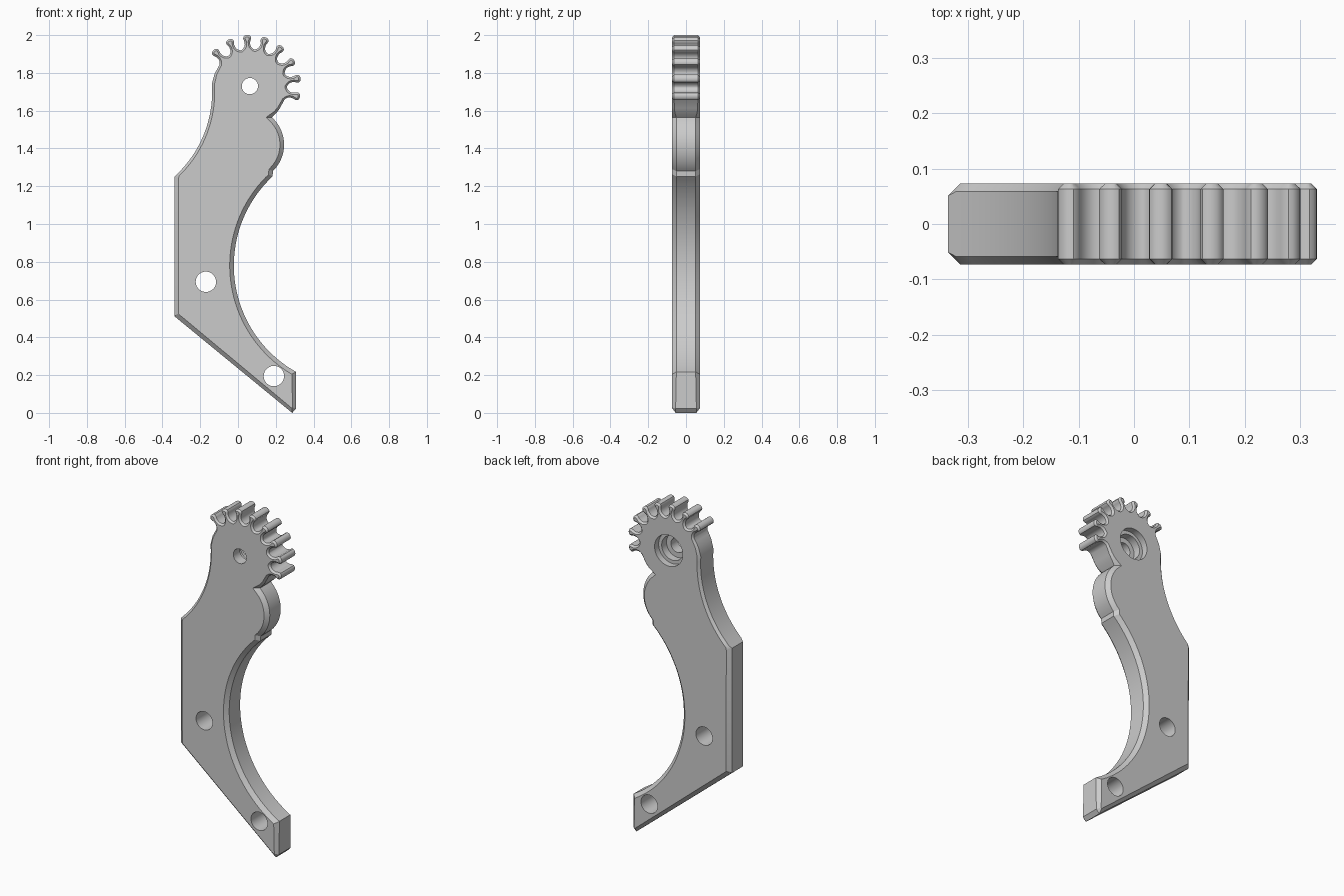
import bpy, bmesh, math
from mathutils import Vector

cube = bpy.data.objects.get("Cube")
if cube:
    bpy.data.objects.remove(cube, do_unlink=True)

HALF = 0.073
PIVOT = Vector((0.063, 1.73))
GREY = (0.6, 0.6, 0.6, 1)

grey = bpy.data.materials.new("plain grey")
grey.use_nodes = True
grey.diffuse_color = GREY
grey.node_tree.nodes["Principled BSDF"].inputs["Base Color"].default_value = GREY

outline = []  # clockwise from the first tooth: point and chamfer size


def add(x, z, chamfer):
    outline.append((Vector((x, z)), chamfer))


def arc(cx, cz, r, start, end, steps, chamfer):
    for i in range(steps + 1):
        a = math.radians(start + (end - start) * i / steps)
        add(cx + r * math.cos(a), cz + r * math.sin(a), chamfer)


# Gear sector: rounded teeth on narrow necks, as (radius, sideways offset)
flank = [(0.196, 0.033), (0.201, 0.025), (0.209, 0.018), (0.220, 0.0145), (0.234, 0.0145),
         (0.244, 0.018), (0.253, 0.021), (0.262, 0.020), (0.268, 0.014), (0.271, 0.005)]
for n in range(8):
    mid = math.radians(135.5 - 21.1 * n)
    for side, points in ((1, flank), (-1, flank[::-1])):
        for r, t in points:
            a = mid + side * t / r
            add(PIVOT.x + r * math.cos(a), PIVOT.y + r * math.sin(a), 0.010)

# Right side: neck, bulge, long concave grip, foot
add(0.222, 1.613, 0.012)
add(0.203, 1.587, 0.014)
arc(0.05, 1.42, 0.194, 48, -46, 18, 0.022)
arc(0.624, 0.78, 0.646, 133, 240.6, 40, 0.022)
add(0.307, 0.022, 0.018)
add(0.287, 0.000, 0.018)
# Left side: straight back and concave shoulder
add(-0.337, 0.512, 0.023)
add(-0.337, 1.25, 0.022)
arc(-0.741, 1.7, 0.604, -46, 4, 18, 0.014)
add(-0.124, 1.795, 0.012)
add(-0.108, 1.825, 0.011)


def inset_point(i):
    """Move an outline point into the plate by its chamfer, mitred."""
    p, c = outline[i]
    before = (p - outline[i - 1][0]).normalized()
    after = (outline[(i + 1) % len(outline)][0] - p).normalized()
    n1, n2 = Vector((before.y, -before.x)), Vector((after.y, -after.x))
    return p + (n1 + n2) * (c / max(1 + n1.dot(n2), 0.4))


bm = bmesh.new()


def skin(rings):
    """Join a series of closed point rings into a wall."""
    rings = [[bm.verts.new(p) for p in ring] for ring in rings]
    for a, b in zip(rings, rings[1:]):
        for i in range(len(a)):
            j = (i + 1) % len(a)
            bm.faces.new((a[i], a[j], b[j], b[i]))


def hole(x, z, profile):
    """Bore a round hole; the profile lists (radius, depth) from front to back."""
    turns = [math.tau * i / 40 for i in range(40)]
    skin([[(x + r * math.cos(a), y, z + r * math.sin(a)) for a in turns] for r, y in profile])


# Outer wall with a chamfer at the front and back
inner = [inset_point(i) for i in range(len(outline))]
skin([[(q.x, -HALF, q.y) for q in inner],
      [(p.x, c - HALF, p.y) for p, c in outline],
      [(p.x, HALF - c, p.y) for p, c in outline],
      [(q.x, HALF, q.y) for q in inner]])

# Pin holes, and the pivot hole with a stepped recess on the back
hole(0.19, 0.195, [(0.054, -HALF), (0.054, HALF)])
hole(-0.17, 0.694, [(0.054, -HALF), (0.054, HALF)])
hole(PIVOT.x, PIVOT.y, [(0.043, -HALF), (0.043, -0.01), (0.072, -0.01),
                        (0.072, 0.035), (0.092, 0.035), (0.092, HALF)])

# Flat front and back faces around the holes
rims = [e for e in bm.edges if e.is_boundary]
for sign in (-1, 1):
    edges = [e for e in rims if e.verts[0].co.y * sign > 0]
    bmesh.ops.triangle_fill(bm, edges=edges, use_beauty=True, normal=(0, sign, 0))
bmesh.ops.recalc_face_normals(bm, faces=bm.faces)

mesh = bpy.data.meshes.new("finger_plate")
bm.to_mesh(mesh)
bm.free()
mesh.materials.append(grey)
plate = bpy.data.objects.new("finger_plate", mesh)
bpy.context.collection.objects.link(plate)

bpy.ops.object.select_all(action='DESELECT')
plate.select_set(True)
bpy.context.view_layer.objects.active = plate
bpy.ops.object.shade_smooth_by_angle(angle=math.radians(28))
